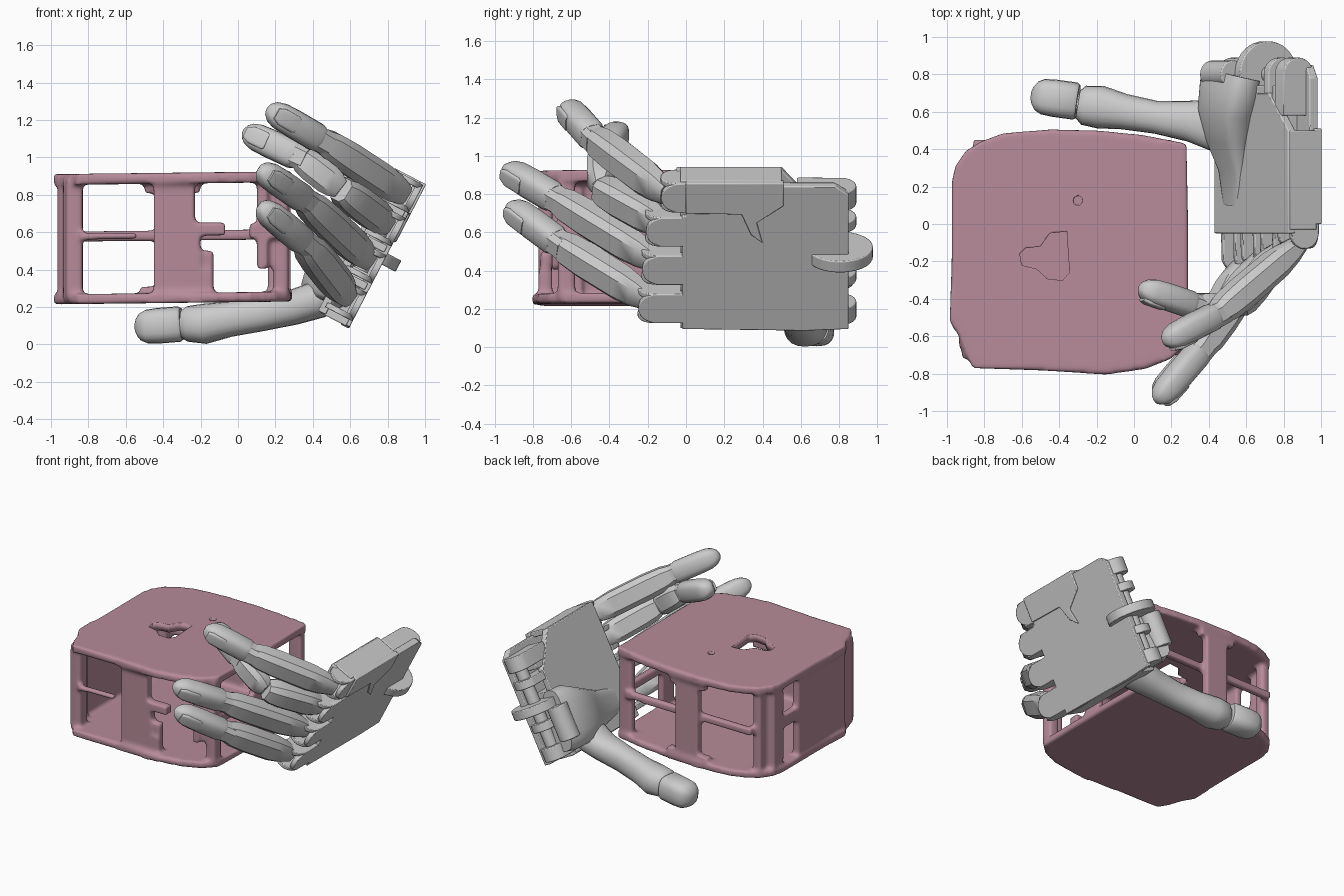
import bpy, bmesh, math
from mathutils import Vector

if "Cube" in bpy.data.objects:
    bpy.data.objects.remove(bpy.data.objects["Cube"])

# Hand frame: U runs across the palm, W points out of the palm, y runs to the wrist
U = Vector((0.46, 0, 0.888))
W = Vector((-0.888, 0, 0.46))
ORIGIN = Vector((0.795, 0, 0.475))


def hand(y, u, w):
    return ORIGIN + U * u + W * w + Vector((0, y, 0))


def finish(name, bm, angle=35):
    bmesh.ops.recalc_face_normals(bm, faces=bm.faces)
    me = bpy.data.meshes.new(name)
    bm.to_mesh(me)
    bm.free()
    ob = bpy.data.objects.new(name, me)
    bpy.context.collection.objects.link(ob)
    bpy.ops.object.select_all(action='DESELECT')
    ob.select_set(True)
    bpy.context.view_layer.objects.active = ob
    bpy.ops.object.shade_smooth_by_angle(angle=math.radians(angle))
    return ob


def add_prism(bm, pts, lo, hi, place):
    rings = [[bm.verts.new(place(a, b, h)) for a, b in pts] for h in (lo, hi)]
    n = len(pts)
    for i in range(n):
        j = (i + 1) % n
        bm.faces.new((rings[0][i], rings[0][j], rings[1][j], rings[1][i]))
    bm.faces.new(rings[0])
    bm.faces.new(rings[1])


def prism(name, pts, lo, hi, place, bevel=0.006):
    bm = bmesh.new()
    add_prism(bm, pts, lo, hi, place)
    ob = finish(name, bm)
    if bevel:
        m = ob.modifiers.new("bevel", 'BEVEL')
        m.width, m.segments = bevel, 2
    return ob


def rect(a0, a1, b0, b1):
    return [(a0, b0), (a1, b0), (a1, b1), (a0, b1)]


def arc(ca, cb, r, start=0, end=360, n=24):
    return [(ca + r * math.cos(math.radians(start + (end - start) * i / n)),
             cb + r * math.sin(math.radians(start + (end - start) * i / n))) for i in range(n)]


def rounded(power, n=20):
    """Superellipse cross-section in the unit square."""
    out = []
    for i in range(n):
        c, s = math.cos(2 * math.pi * i / n), math.sin(2 * math.pi * i / n)
        out.append((math.copysign(abs(c) ** (2 / power), c), math.copysign(abs(s) ** (2 / power), s)))
    return out


CHAMFERED = [(1, -.55), (1, .55), (.6, 1), (-.6, 1), (-1, .55), (-1, -.55), (-.6, -1), (.6, -1)]


def loft(name, rings, across, section):
    """Rings are (centre, width along across, height)."""
    bm, loops, n = bmesh.new(), [], len(section)
    for k, (p, w, h) in enumerate(rings):
        t = (Vector(rings[min(k + 1, len(rings) - 1)][0]) - Vector(rings[max(k - 1, 0)][0])).normalized()
        a = (across - t * across.dot(t)).normalized()
        b = t.cross(a)
        loops.append([bm.verts.new(Vector(p) + a * x * w / 2 + b * y * h / 2) for x, y in section])
    for l0, l1 in zip(loops, loops[1:]):
        for i in range(n):
            j = (i + 1) % n
            bm.faces.new((l0[i], l0[j], l1[j], l1[i]))
    bm.faces.new(loops[0])
    bm.faces.new(loops[-1])
    return finish(name, bm, 40)


def tip(name, p, q, w, h, across, nail=True):
    p, q = Vector(p), Vector(q)
    prof = [(0, .9), (.06, 1), (.5, 1), (.75, .95), (.88, .78), (.96, .5), (1, .22)]
    loft(name, [(p.lerp(q, f), w * s, h * s) for f, s in prof], across, rounded(2.8))
    if not nail:
        return
    # nail set into the back of the fingertip
    t = (q - p).normalized()
    b = t.cross(across).normalized()
    if b.dot(Vector((0.5, -1, -0.3))) < 0:
        b = -b
    rings = [(.5, .5, .42), (.54, .62, .42), (.8, .6, .41), (.9, .4, .35)]
    loft(name + "_nail", [(p.lerp(q, f) + b * h * d, w * s, h * .22) for f, s, d in rings], across, rounded(4))


# Fingers: knuckle, joints and tip
fingers = {
    "index": [(.89, -.10, .80), (.45, -.48, 1.09), (.16, -.63, 1.26)],
    "middle": [(.80, -.12, .64), (.55, -.45, .83), (.33, -.44, 1.0), (.03, -.34, 1.14)],
    "ring": [(.70, -.16, .45), (.36, -.67, .77), (.12, -.95, .935)],
    "little": [(.59, -.20, .25), (.36, -.66, .54), (.12, -.93, .74)],
}
for name, path in fingers.items():
    pts = [Vector(p) for p in path]
    for k in range(len(pts) - 2):
        p, q = pts[k], pts[k + 1]
        s = .93 if k else 1
        loft(f"{name}_segment_{k + 1}", [(p, .11 * s, .08 * s), (p.lerp(q, .14), .155 * s, .12 * s),
             (p.lerp(q, .3), .175 * s, .15 * s), (p.lerp(q, .7), .175 * s, .16 * s),
             (p.lerp(q, .9), .16 * s, .15 * s), (q, .13 * s, .12 * s)], U, CHAMFERED)
    c, d = pts[-2], pts[-1]
    loft(name + "_joint", [(c - (d - c) * .12, .13, .125), (c + (d - c) * .15, .135, .13)], U, CHAMFERED)
    tip(name + "_tip", c + (d - c) * .06, d, .155, .145, U)

# Thumb
Y = Vector((0, 1, 0))
tip("thumb_tip", (-.30, .655, .11), (-.55, .69, .09), .20, .19, Y, nail=False)
loft("thumb_pin", [((-.34, .65, .11), .12, .12), ((-.2, .63, .11), .12, .12)], Y, rounded(2))
loft("thumb_segment", [((-.30, .64, .11), .15, .15), ((-.27, .635, .11), .21, .19), ((-.18, .625, .11), .23, .215),
     ((-.05, .60, .135), .19, .19), ((.12, .57, .165), .175, .19), ((.3, .55, .20), .22, .19),
     ((.43, .53, .24), .28, .20), ((.54, .51, .29), .30, .17)], Y, rounded(2.3))

# Hollow palm: outer plate, inner plate and walls between the finger channels
plate = [(-.02, -.43), (.62, -.44), (.85, -.43), (.85, .36), (.78, .41), (.55, .41), (0, .43), (0, .235), (-.02, .235)]
prism("palm_back", plate, 0, .05, hand)
prism("palm_inner", [(-.05, -.43), (.7, -.43), (.7, .2), (.5, .43), (-.05, .43)], .145, .19, hand)
for i, (u, end) in enumerate(((-.415, .74), (-.198, .74), (.028, .74), (.24, .74), (.415, .5))):
    prism(f"palm_wall_{i + 1}", rect(-.03, end, u - .02, u + .02), .02, .18, hand)
prism("index_plate", [(0, .255), (.29, .25), (.34, .13), (.40, .08), (.37, .20), (.51, .30), (.51, .435), (0, .435)],
      -.012, .03, hand)

# Knuckle brackets: outer plate with round end and two cheeks
across = lambda a, b, h: hand(a, h, b)
for i, (u, y) in enumerate(((.34, -.05), (.14, -.13), (-.085, -.15), (-.31, -.17))):
    cover = [(.0, u - .086), (y, u - .086)] + arc(y, u, .08, 255, 105, 10) + [(y, u + .086), (.0, u + .086)]
    prism(f"knuckle_cover_{i + 1}", cover, 0, .035, hand)
    for side in (-1, 1):
        cheek = [(.05, .0)] + arc(y, .085, .083, -90, -270, 12) + [(.05, .17)]
        c = u + side * .071
        prism(f"knuckle_cheek_{i + 1}_{side + 1}", cheek, c - .015, c + .015, across, .005)

# Wrist lugs and hinge disc
for i, (u, t) in enumerate(((-.36, .10), (-.16, .06), (.16, .06), (.315, .11))):
    lug = [(.58, .005)] + arc(.80, .095, .09, -90, 90, 14) + [(.58, .185)]
    prism(f"wrist_lug_{i + 1}", lug, u - t / 2, u + t / 2, across)
prism("wrist_disc", arc(.805, .09, .172, n=36), -.055, .012, across)
prism("wrist_pin", arc(.80, .09, .045, n=20), -.40, .36, across, 0)

# Thumb base swelling out of the palm
loft("thumb_base", [(hand(.80, -.16, .22), .44, .20), (hand(.72, -.17, .235), .46, .22),
     (hand(.6, -.2, .24), .40, .22), (hand(.45, -.22, .22), .32, .16),
     (hand(.28, -.24, .18), .24, .08), (hand(.1, -.25, .17), .18, .05)], U, rounded(3))
prism("thumb_hinge", arc(.80, .27, .075, n=20), -.30, -.05, across)

# Pink cage: floor, lid and posts fused into one worn skin
world = lambda x, y, z: Vector((x, y, z + .012 * (x + .35)))
outline = [(-.975, .22), (-.955, .31), (-.90, .39), (-.82, .44), (-.70, .485), (-.45, .505), (-.2, .50), (.05, .475),
           (.28, .43), (.29, 0), (.29, -.35), (.28, -.64), (.20, -.72), (.06, -.775), (-.15, -.805), (-.45, -.785),
           (-.86, -.77), (-.90, -.70), (-.935, -.60), (-.985, -.52), (-.975, -.2)]
cage = bmesh.new()
add_prism(cage, outline, .86, .918, world)
add_prism(cage, outline, .222, .275, world)
posts = [
    # front side
    (-.92, -.83, -.72, -.62, .25, .89), (-.45, -.23, -.77, -.70, .25, .89), (-.84, -.54, -.74, -.69, .565, .60),
    (-.24, -.13, -.77, -.70, .25, .40), (-.24, -.20, -.77, -.70, .40, .65), (-.24, -.07, -.77, -.70, .58, .65),
    (-.24, -.13, -.76, -.70, .42, .50), (.19, .27, -.67, -.58, .25, .89), (.10, .16, -.70, -.64, .40, .89),
    (.06, .25, -.70, -.62, .56, .64),
    # back side
    (-.90, -.83, .31, .39, .25, .89), (-.44, -.25, .43, .49, .25, .89), (-.86, .2, .40, .45, .555, .61),
    (-.52, -.18, .43, .49, .25, .31), (-.50, -.20, .43, .49, .81, .89), (.16, .27, .37, .43, .25, .89),
    # left wall with an opening toward the back
    (-.965, -.91, -.56, .02, .25, .89), (-.955, -.90, .0, .28, .54, .64), (-.955, -.89, .18, .30, .25, .89),
    (-.935, -.88, -.66, -.54, .25, .89),
    # right side
    (.23, .28, -.2, -.05, .25, .89), (.23, .28, -.62, .4, .54, .61),
]
for x0, x1, y0, y1, z0, z1 in posts:
    add_prism(cage, rect(x0, x1, y0, y1), z0, z1, world)
cage = finish("cage", cage, 60)
m = cage.modifiers.new("fuse", 'REMESH')
m.mode, m.voxel_size, m.use_smooth_shade = 'VOXEL', .014, True
m = cage.modifiers.new("soften", 'SMOOTH')
m.factor, m.iterations = .5, 6

# Ragged hole and pinhole in the lid
holes = bmesh.new()
add_prism(holes, [(-.45, -.05), (-.36, -.04), (-.345, -.26), (-.38, -.30), (-.46, -.295), (-.52, -.24),
                  (-.60, -.22), (-.61, -.16), (-.58, -.13), (-.50, -.12)], .75, 1.0, world)
add_prism(holes, arc(-.30, .125, .025, n=10), .895, 1.0, world)
holes = finish("lid_hole_cutter", holes)
holes.hide_render = True
holes.hide_set(True)
m = cage.modifiers.new("holes", 'BOOLEAN')
m.operation, m.object = 'DIFFERENCE', holes

pink = bpy.data.materials.new("dusty_pink")
pink.diffuse_color = (.47, .26, .32, 1)
pink.use_nodes = True
pink.node_tree.nodes["Principled BSDF"].inputs["Base Color"].default_value = pink.diffuse_color
cage.data.materials.append(pink)
